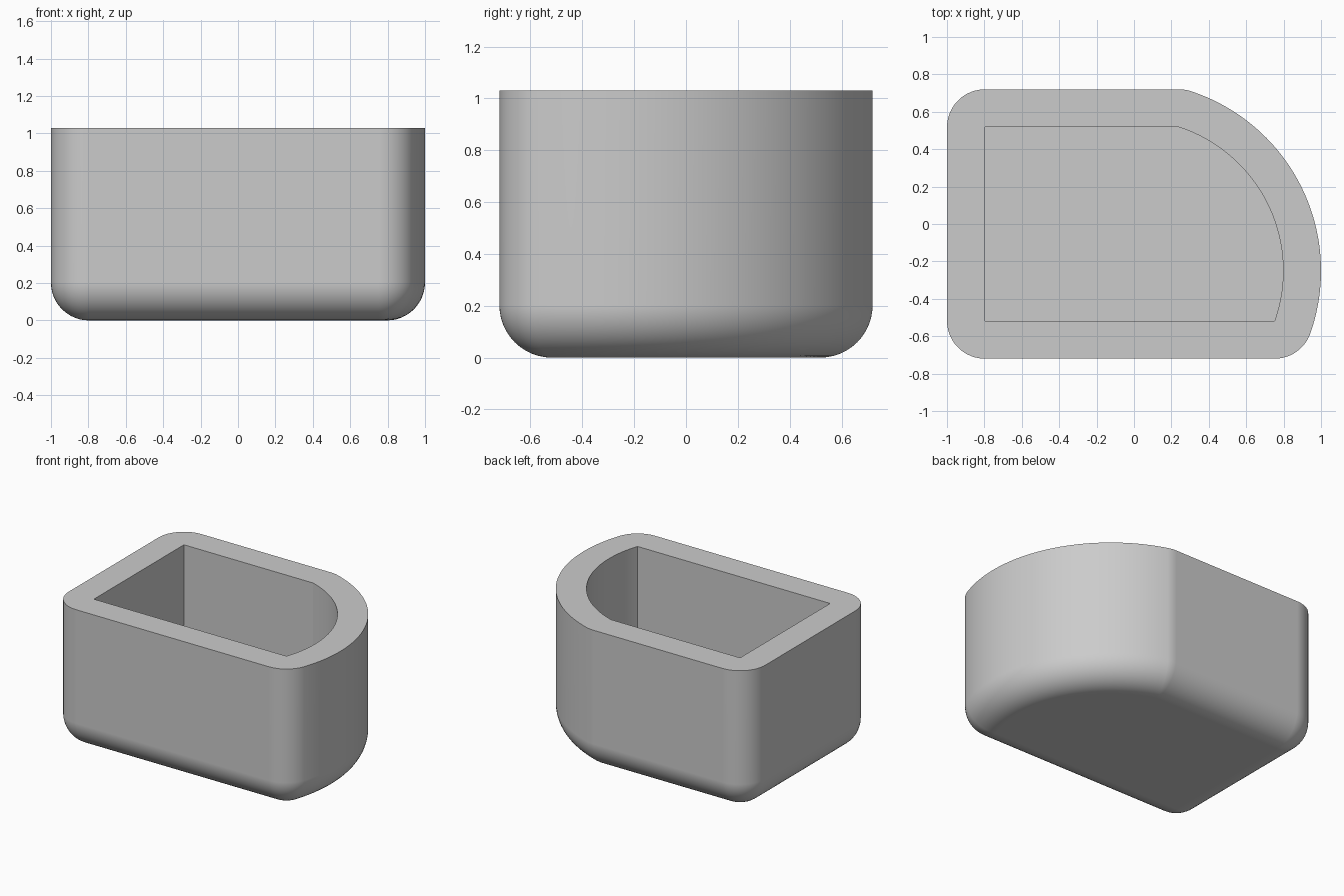
import bpy
import bmesh
from math import sin, cos, asin, sqrt, pi, radians

if "Cube" in bpy.data.objects:
    bpy.data.objects.remove(bpy.data.objects["Cube"], do_unlink=True)

WALL = 0.2025      # wall thickness, also the radius of every rounded edge
HEIGHT = 1.03
LEFT = -0.7975     # cavity outline
HALF = 0.5175
CX, CY, RADIUS = -0.01, -0.25, 0.8075   # bowed end of the cavity

# Angles at which the bowed end meets the two straight sides
low = asin((-HALF - CY) / RADIUS)
high = asin((HALF - CY) / RADIUS)


def on_bow(a):
    return (CX + RADIUS * cos(a), CY + RADIUS * sin(a))


def fan(point, start, end, steps=12):
    """A cavity corner with the outward directions that round the shell there."""
    return [(point, start + (end - start) * i / steps) for i in range(steps + 1)]


# Outline as (cavity point, outward direction) pairs, counter-clockwise
bow = [low + (high - low) * i / 40 for i in range(1, 40)]
outline = (fan((LEFT, HALF), pi / 2, pi)
           + fan((LEFT, -HALF), pi, 1.5 * pi)
           + fan(on_bow(low), -pi / 2, low)
           + [(on_bow(a), a) for a in bow]
           + fan(on_bow(high), high, pi / 2, 6))
cavity = list(dict.fromkeys(p for p, a in outline))

bm = bmesh.new()


def ring(offset, z):
    return [bm.verts.new((p[0] + offset * cos(a), p[1] + offset * sin(a), z))
            for p, a in outline]


def cap(z):
    bm.faces.new([bm.verts.new((x, y, z)) for x, y in cavity])


# Section of the shell: rounded base, outer wall, flat rim, cavity wall
STEPS = 12
section = [(WALL * sin(t), WALL * (1 - cos(t)))
           for t in (pi / 2 * i / STEPS for i in range(STEPS + 1))]
section += [(WALL, HEIGHT), (0, HEIGHT), (0, WALL)]
rings = [ring(*s) for s in section]
for lower, upper in zip(rings, rings[1:]):
    for i in range(len(lower)):
        j = (i + 1) % len(lower)
        bm.faces.new((lower[i], lower[j], upper[j], upper[i]))

# Underside and cavity floor
cap(0)
cap(WALL)
bmesh.ops.remove_doubles(bm, verts=bm.verts[:], dist=0.0001)
bmesh.ops.recalc_face_normals(bm, faces=bm.faces[:])

mesh = bpy.data.meshes.new("container_shell")
bm.to_mesh(mesh)
bm.free()
shell = bpy.data.objects.new("container_shell", mesh)
bpy.context.collection.objects.link(shell)

# Plain grey
grey = bpy.data.materials.new("plain_grey")
grey.use_nodes = True
colour = (0.6, 0.6, 0.6, 1)
grey.diffuse_color = colour
grey.node_tree.nodes["Principled BSDF"].inputs["Base Color"].default_value = colour
mesh.materials.append(grey)

# Smooth walls with crisp rim and cavity edges
bpy.ops.object.select_all(action="DESELECT")
shell.select_set(True)
bpy.context.view_layer.objects.active = shell
bpy.ops.object.shade_smooth_by_angle(angle=radians(15))
weighted = shell.modifiers.new("even_shading", "WEIGHTED_NORMAL")
weighted.keep_sharp = True
